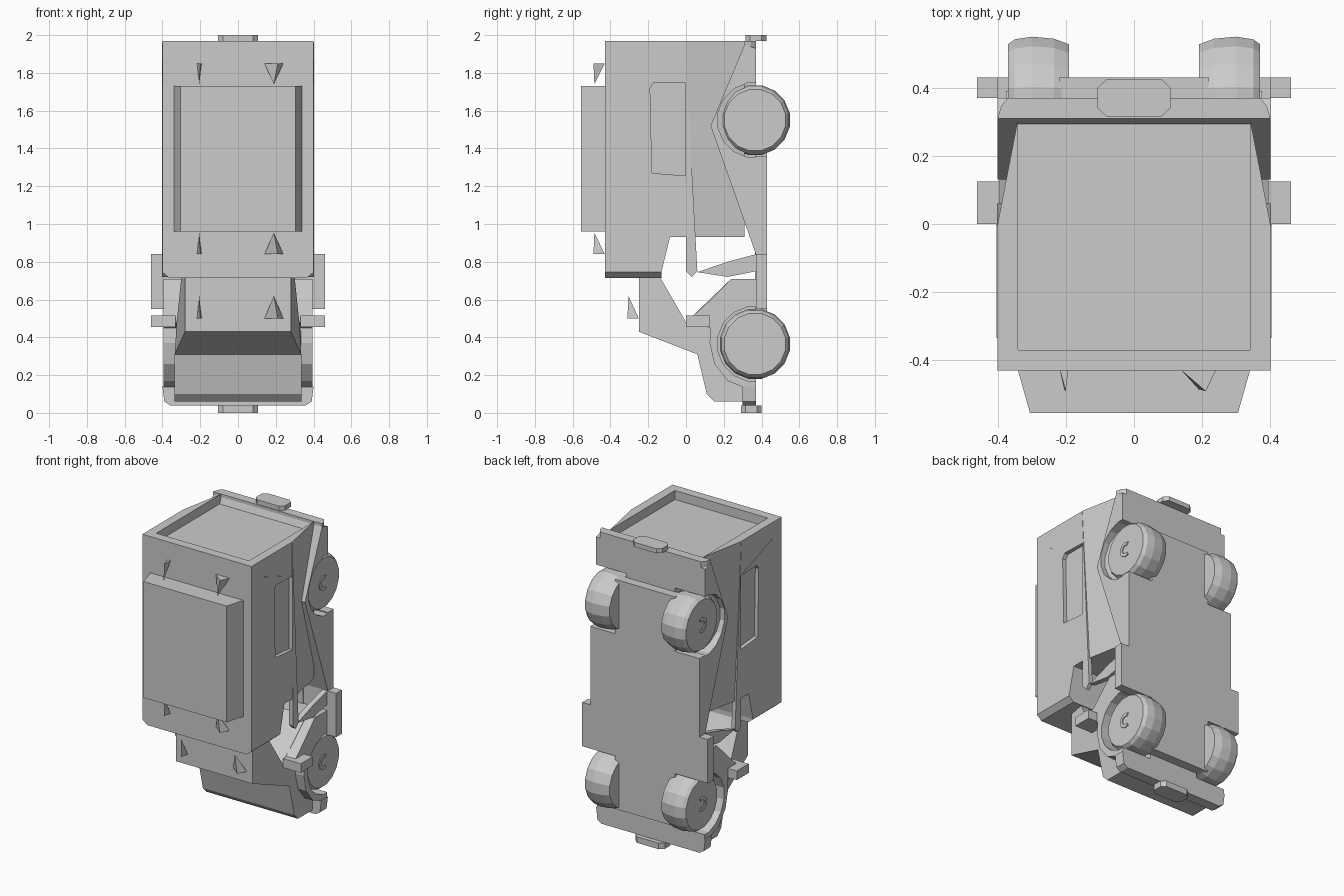
import bpy, bmesh, math
from mathutils import Matrix, Vector

if "Cube" in bpy.data.objects:
    bpy.data.objects.remove(bpy.data.objects["Cube"])

grey = bpy.data.materials.new("plain grey")
grey.use_nodes = True
GREY = (0.6, 0.6, 0.6, 1)
grey.diffuse_color = GREY
grey.node_tree.nodes["Principled BSDF"].inputs["Base Color"].default_value = GREY


def finish(name, bm):
    bmesh.ops.recalc_face_normals(bm, faces=bm.faces)
    mesh = bpy.data.meshes.new(name)
    bm.to_mesh(mesh)
    bm.free()
    mesh.materials.append(grey)
    ob = bpy.data.objects.new(name, mesh)
    bpy.context.collection.objects.link(ob)
    return ob


def loft(name, loops):
    """Skin a list of equal-length loops and cap both ends."""
    bm = bmesh.new()
    rings = [[bm.verts.new(p) for p in loop] for loop in loops]
    n = len(rings[0])
    for a, b in zip(rings, rings[1:]):
        for i in range(n):
            j = (i + 1) % n
            bm.faces.new((a[i], a[j], b[j], b[i]))
    bm.faces.new(rings[0])
    bm.faces.new(rings[-1])
    return finish(name, bm)


def side_prism(name, profile, x0, x1):
    """Extrude a (y, z) profile across x; a bound may depend on y."""
    f0 = x0 if callable(x0) else lambda y: x0
    f1 = x1 if callable(x1) else lambda y: x1
    return loft(name, [[(f(y), y, z) for y, z in profile] for f in (f0, f1)])


def plan_prism(name, outline, z0, z1):
    return loft(name, [[(x, y, z) for x, y in outline] for z in (z0, z1)])


def box(name, x, y, z):
    return side_prism(name, [(y[0], z[0]), (y[1], z[0]), (y[1], z[1]), (y[0], z[1])], *x)


def lathe(name, profile, centre, sides):
    """Spin an (x, radius) profile round an axis along x."""
    cy, cz = centre
    ang = [2 * math.pi * (i + 0.5) / sides for i in range(sides)]
    return loft(name, [[(x, cy + r * math.cos(a), cz + r * math.sin(a)) for a in ang]
                       for x, r in profile])


def cut(target, cutters):
    for c in cutters:
        c.hide_render = True
        mod = target.modifiers.new("cut", 'BOOLEAN')
        mod.operation, mod.solver, mod.object = 'DIFFERENCE', 'EXACT', c
        bpy.context.view_layer.objects.active = target
        bpy.ops.object.modifier_apply(modifier=mod.name)
        bpy.data.objects.remove(c)


def mirrored(name, build):
    """Build a part on +x and a flipped copy on -x."""
    left = build("left_" + name)
    bm = bmesh.new()
    bm.from_mesh(left.data)
    bmesh.ops.transform(bm, matrix=Matrix.Scale(-1, 4, Vector((1, 0, 0))), verts=bm.verts)
    return left, finish("right_" + name, bm)


AXLES = {"front": 0.365, "rear": 1.55}
WHEEL_Y = 0.365


def arch_cutters(z):
    return mirrored("arch_cutter", lambda n: lathe(
        n, [(0.18, 0.2), (0.6, 0.2)], (WHEEL_Y, z), 16))


# Main hull with side window recesses
hull = plan_prism("cabin_shell", [(-0.4, -0.43), (0.4, -0.43), (0.4, 0), (0.34, 0.31),
                                  (-0.34, 0.31), (-0.4, 0)], 0.93, 1.91)
cut(hull, mirrored("window_cutter", lambda n: side_prism(
    n, [(-0.18, 1.27), (0, 1.255), (0, 1.75), (-0.17, 1.75), (-0.19, 1.72)], 0.375, 0.5)))

# Rim round the tail recess
plan_prism("tail_rim", [(-0.4, -0.43), (0.4, -0.43), (0.4, 0), (0.34, 0.31), (0.34, -0.37),
                        (-0.34, -0.37), (-0.34, 0.31), (-0.4, 0)], 1.91, 1.97)

# Overhanging roof front with a chamfered lower edge
loft("roof_overhang", [[(-w, -0.43, z), (w, -0.43, z), (w, y, z), (-w, y, z)]
                       for z, w, y in ((0.715, 0.365, -0.13), (0.745, 0.4, -0.13),
                                       (0.93, 0.4, -0.085))])

# Roof box with tapered sides
plan_prism("roof_box", [(-0.34, -0.43), (0.34, -0.43), (0.305, -0.555), (-0.305, -0.555)],
           0.96, 1.73)


# Cab, windscreen and bonnet in one tapering profile
def cab_width(y):
    return 0.28 + 0.055 * min(1, max(0, (y + 0.25) / 0.31))


cab = side_prism("cab_and_bonnet", [(-0.25, 0.74), (-0.25, 0.43), (0.06, 0.31), (0.11, 0.1),
                                    (0.15, 0.06), (0.3, 0.06), (0.37, 0.1), (0.37, 0.71),
                                    (0.24, 0.71), (0, 0.48), (-0.15, 0.74)],
                 lambda y: -cab_width(y), cab_width)
cut(cab, arch_cutters(AXLES["front"]))

# Fenders
front = side_prism("front_fenders", [(0.32, 0.13), (0.22, 0.17), (0.15, 0.26), (0.125, 0.37),
                                     (0.13, 0.45), (0.0, 0.48), (0.12, 0.59), (0.24, 0.71),
                                     (0.37, 0.71), (0.37, 0.13)], -0.395, 0.395)
cut(front, arch_cutters(AXLES["front"]))
rear = side_prism("rear_fenders", [(0.31, 1.95), (0.13, 1.52), (0.37, 0.84), (0.43, 0.84),
                                   (0.43, 1.36), (0.37, 1.36), (0.37, 1.93)], -0.4, 0.4)
cut(rear, arch_cutters(AXLES["rear"]))

# Floor pan
box("floor_pan", (-0.4, 0.4), (0.37, 0.43), (0.55, 1.36))
box("floor_spine", (-0.22, 0.22), (0.365, 0.43), (0.2, 1.72))

# Bumpers and towing blocks
plan_prism("rear_bumper", [(-0.4, 0.31), (0.4, 0.31), (0.39, 0.345), (0.37, 0.37),
                           (-0.37, 0.37), (-0.39, 0.345), (-0.4, 0.31)][:-1], 1.77, 1.97)
loft("front_bumper", [[(-w, 0.3, z), (w, 0.3, z), (w, 0.37, z), (-w, 0.37, z)]
                      for z, w in ((0.04, 0.36), (0.06, 0.39), (0.14, 0.4))])
for name, y, z in (("front_tow_block", 0.345, 0.0), ("rear_tow_block", 0.37, 1.97)):
    octagon = [(sx * a, y + sy * b) for sx, sy, pts in (
        (1, 1, ((0.107, 0.03), (0.08, 0.055))), (-1, 1, ((0.08, 0.055), (0.107, 0.03))),
        (-1, -1, ((0.107, 0.03), (0.08, 0.055))), (1, -1, ((0.08, 0.055), (0.107, 0.03))))
        for a, b in pts]
    plan_prism(name, octagon, z, z + 0.04 if z == 0 else 2.0)

# Side steps, mirrors, door pillars and spiked trim
mirrored("side_step", lambda n: box(n, (0.38, 0.46), (0.37, 0.43), (0.55, 0.84)))
mirrored("wing_mirror", lambda n: box(n, (0.33, 0.46), (0, 0.125), (0.455, 0.515)))
mirrored("door_pillar", lambda n: side_prism(
    n, [(-0.005, 1.96), (0.0, 0.75), (0.03, 0.72), (0.06, 0.75)], 0.375, 0.402))
mirrored("sill_spike", lambda n: side_prism(
    n, [(0.06, 0.745), (0.22, 0.72), (0.37, 0.75), (0.37, 0.84), (0.22, 0.8)], 0.36, 0.395))
mirrored("window_spike", lambda n: side_prism(
    n, [(-0.335, 1.865), (0, 1.745), (-0.17, 1.75)], 0.39, 0.403))


# Roof fins
def fin(name, x, width, tip, base):
    """A four-sided spike: a tip point over a triangular foot."""
    y, z = base
    bm = bmesh.new()
    foot = [bm.verts.new(p) for p in ((x - width, y, z), (x + width, y, z),
                                      (x + width * 0.4, y - 0.06, z))]
    top = bm.verts.new((x, y - 0.055, tip))
    bm.faces.new(foot)
    for i in range(3):
        bm.faces.new((foot[i], foot[(i + 1) % 3], top))
    finish(name, bm)


for label, y, z, tip in (("tail", -0.43, 1.85, 1.74), ("roof", -0.43, 0.84, 0.955),
                         ("cab", -0.25, 0.5, 0.62)):
    fin(f"right_{label}_fin", -0.205, 0.012, tip, (y, z))
    fin(f"left_{label}_fin", 0.19, 0.05, tip, (y, z))

# Wheels with a curved hub mark
TYRE = [(0.19, 0.12), (0.19, 0.165), (0.235, 0.182), (0.3, 0.188), (0.35, 0.18),
        (0.37, 0.165), (0.37, 0.15)]
for label, z in AXLES.items():
    mirrored(label + "_wheel", lambda n: lathe(n, TYRE, (WHEEL_Y, z), 16))
    arc = [math.radians(a) for a in range(60, 301, 40)]
    crescent = [(WHEEL_Y + r * math.cos(a), z + r * math.sin(a))
                for r, seq in ((0.05, arc), (0.028, arc[::-1])) for a in seq]
    mirrored(label + "_hub_mark", lambda n: side_prism(n, crescent, 0.365, 0.376))
